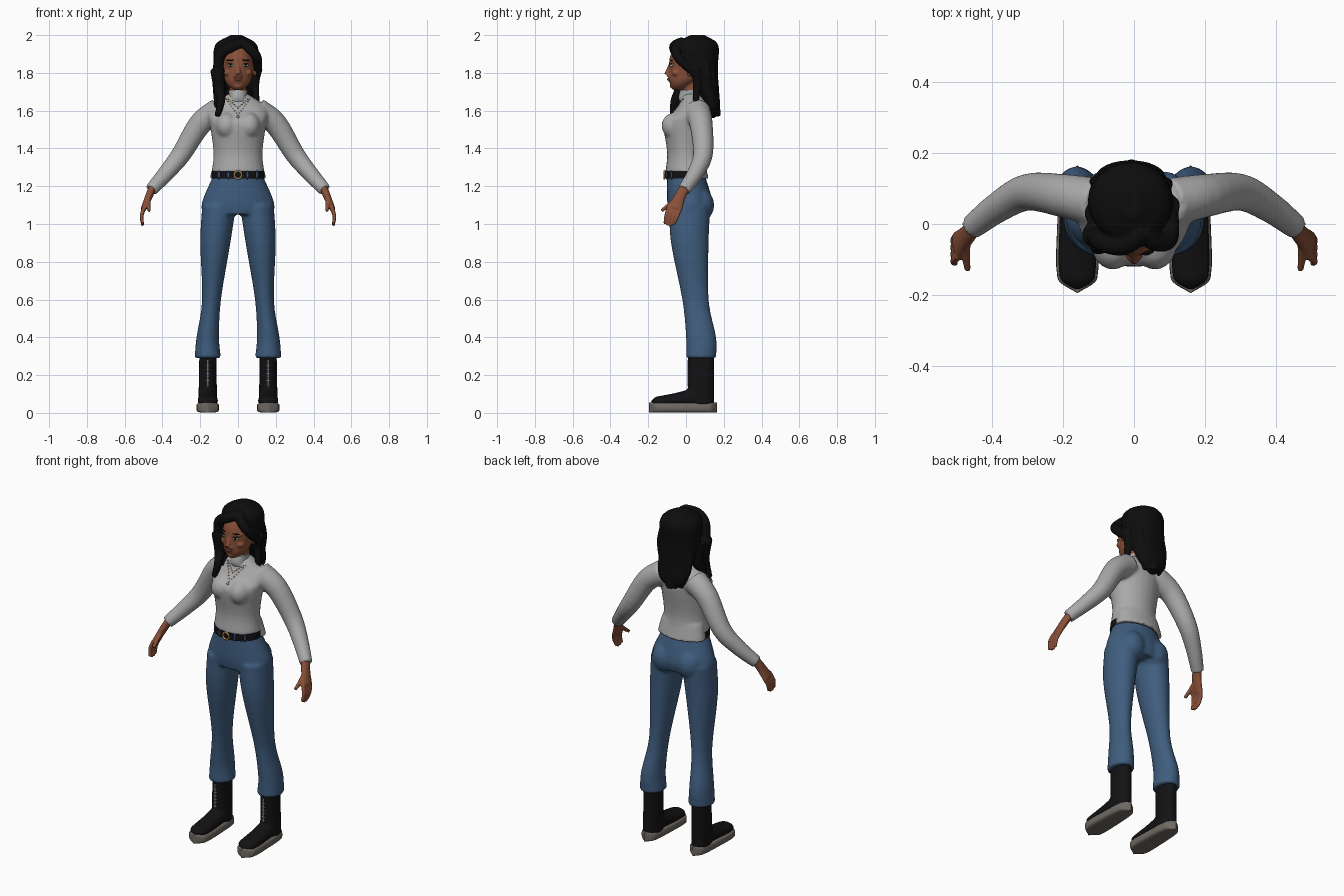
import bpy, bmesh, math
from mathutils import Vector, Matrix, Euler

default_cube = bpy.data.objects.get("Cube")
if default_cube:
    bpy.data.objects.remove(default_cube, do_unlink=True)

UP, FRONT = Vector((0, 0, 1)), Vector((0, -1, 0))


def material(name, red, green, blue):
    mat = bpy.data.materials.new(name)
    mat.use_nodes = True
    mat.diffuse_color = (red, green, blue, 1)
    shader = mat.node_tree.nodes["Principled BSDF"]
    shader.inputs["Base Color"].default_value = mat.diffuse_color
    shader.inputs["Roughness"].default_value = .7
    return mat


KNIT = material("grey knit", .4, .4, .4)
DENIM = material("blue denim", .05, .11, .21)
SKIN = material("brown skin", .25, .08, .04)
HAIR = material("black hair", .004, .004, .004)
LEATHER = material("black leather", .006, .006, .007)
SOLE = material("sole rubber", .16, .14, .12)
GOLD = material("gold", .6, .36, .14)
SILVER = material("silver", .5, .5, .5)
EYE = material("eye white", .5, .5, .5)
LIP = material("lip", .16, .04, .03)


def spline(rows, steps=4):
    """Smooth rows of numbers with a Catmull-Rom spline."""
    points = [Vector(row) for row in rows]
    points = [points[0] * 2 - points[1]] + points + [points[-1] * 2 - points[-2]]
    smooth = []
    for before, start, end, after in zip(points, points[1:], points[2:], points[3:]):
        for step in range(steps):
            t = step / steps
            slope, chord = end - before, end - start
            leave = after - start
            smooth.append(start + slope * (t / 2) + (chord * 3 - slope - leave / 2) * (t * t)
                          + (slope / 2 + leave / 2 - chord * 2) * (t * t * t))
    return smooth + [points[-2]]


def signed_power(value, power):
    return math.copysign(abs(value) ** (2 / power), value)


def loft(bm, rows, axis=None, pair=False, power=2, sides=24):
    """Skin rings (x, y, z, radius, second radius); without an axis they follow the path."""
    rings = spline(rows)
    mids = [Vector(ring[:3]) for ring in rings]
    last = len(mids) - 1
    for sign in ((1, -1) if pair else (1,)):
        loops = []
        for i, (ring, mid) in enumerate(zip(rings, mids)):
            along = axis or (mids[min(i + 1, last)] - mids[max(i - 1, 0)]).normalized()
            across = along.cross(UP if axis == FRONT else FRONT).normalized()
            over = across.cross(along)
            loop = []
            for k in range(sides):
                angle = math.tau * k / sides
                spot = (mid + across * signed_power(math.cos(angle), power) * max(ring[3], .001)
                        + over * signed_power(math.sin(angle), power) * max(ring[4], .001))
                loop.append(bm.verts.new((spot.x * sign, spot.y, spot.z)))
            loops.append(loop)
        for lower, upper in zip(loops, loops[1:]):
            for k in range(sides):
                n = (k + 1) % sides
                bm.faces.new((lower[k], lower[n], upper[n], upper[k]))
        bm.faces.new(loops[0])
        bm.faces.new(loops[-1])


def column(bm, rows, x=0, **options):
    """Level rings given as (z, y, half width, half depth)."""
    loft(bm, [(x, y, z, wide, deep) for z, y, wide, deep in rows], UP, **options)


def tube(bm, points, start, end, **options):
    """A round limb whose radius runs evenly from start to end."""
    rows = []
    for i, point in enumerate(points):
        radius = start + (end - start) * i / (len(points) - 1)
        rows.append((*point, radius, radius))
    loft(bm, rows, **options)


def ball(bm, at, size, pair=False, yaw=0):
    for sign in ((1, -1) if pair else (1,)):
        place = Matrix.LocRotScale(Vector((at[0] * sign, at[1], at[2])),
                                   Euler((0, 0, yaw * sign)), Vector(size))
        bmesh.ops.create_uvsphere(bm, u_segments=16, v_segments=10, radius=1, matrix=place)


def finish(bm, name, mat, voxel=0):
    """Make the object; a voxel size fuses its pieces into one skin."""
    bmesh.ops.recalc_face_normals(bm, faces=bm.faces)
    mesh = bpy.data.meshes.new(name)
    bm.to_mesh(mesh)
    bm.free()
    mesh.materials.append(mat)
    mesh.polygons.foreach_set("use_smooth", [True] * len(mesh.polygons))
    mesh.set_sharp_from_angle(angle=math.radians(50))
    ob = bpy.data.objects.new(name, mesh)
    bpy.context.collection.objects.link(ob)
    if voxel:
        fuse = ob.modifiers.new("fuse", 'REMESH')
        fuse.mode, fuse.voxel_size, fuse.use_smooth_shade = 'VOXEL', voxel, True
        relax = ob.modifiers.new("relax", 'SMOOTH')
        relax.factor, relax.iterations = .5, 4
    return ob


def on_front(ob, x, z):
    """The frontmost surface point of an object at x, z."""
    bpy.context.view_layer.update()
    evaluated = ob.evaluated_get(bpy.context.evaluated_depsgraph_get())
    hit, spot, normal, face = evaluated.ray_cast(Vector((x, -1, z)), -FRONT)
    return spot if hit else Vector((x, -.08, z))


# Sweater: torso, longer back hem, bust and sleeves
bm = bmesh.new()
column(bm, [(1.27, 0, .14, .11), (1.38, 0, .13, .1), (1.53, 0, .15, .12), (1.58, .02, .16, .1),
            (1.63, .04, .14, .08), (1.69, .03, .05, .05)])
column(bm, [(1.24, .04, .15, .08), (1.33, .03, .13, .07)])
ball(bm, (.06, -.06, 1.52), (.06, .07, .07), pair=True)
tube(bm, [(.1, .06, 1.6), (.2, .08, 1.53), (.3, .09, 1.37), (.38, .05, 1.27), (.46, -.01, 1.18)],
     .07, .035, pair=True)
sweater = finish(bm, "sweater", KNIT, voxel=.009)

bm = bmesh.new()
column(bm, [(1.64, .03, .07, .06), (1.67, .02, .05, .06), (1.71, .02, .05, .05)])
finish(bm, "rolled_collar", KNIT)

# Trousers: hips, seat and flared legs
bm = bmesh.new()
column(bm, [(1.26, 0, .13, .1), (1.12, .02, .19, .12), (1.05, .02, .19, .11)])
ball(bm, (.08, .07, 1.1), (.08, .08, .09), pair=True)
loft(bm, [(.1, .02, 1.1, .09, .11), (.12, .02, .9, .08, .1), (.14, .05, .6, .05, .07),
          (.16, .08, .4, .06, .08), (.16, .08, .29, .07, .08)], UP, pair=True)
finish(bm, "trousers", DENIM, voxel=.009)

# Belt, loops and ring buckle
bm = bmesh.new()
column(bm, [(1.24, 0, .14, .11), (1.28, 0, .14, .11)], sides=40)
belt = finish(bm, "belt", LEATHER)
bm = bmesh.new()
for x in (.05, .1):
    ball(bm, on_front(belt, x, 1.26), (.006, .006, .025), pair=True)
finish(bm, "belt_loops", DENIM)
bm = bmesh.new()
turns = [math.tau * k / 8 for k in range(9)]
tube(bm, [(.02 * math.cos(a), -.115, 1.26 + .02 * math.sin(a)) for a in turns], .005, .005, sides=8)
finish(bm, "buckle", GOLD)

# Boots: each foot and sole swells toward the toe and closes round at both ends
boots, soles = bmesh.new(), bmesh.new()
column(boots, [(.31, .08, .045, .07), (.04, .08, .05, .07)], x=.16, pair=True)
foot, sole = [], []
for k in range(13):
    t = k / 12
    rounding = math.sqrt(1 - abs(2 * t - 1) ** 5)
    width = (.05 + .015 * t) * rounding
    height = .03 + .05 * (1 - t) ** 2
    foot.append((.16, .15 - .34 * t, .03 + height, width * .9, height * rounding))
    sole.append((.16, .165 - .36 * t, .028, width, .027))
loft(boots, foot, FRONT, pair=True)
loft(soles, sole, FRONT, pair=True, power=4)
finish(boots, "boots", LEATHER, voxel=.007)
finish(soles, "boot_soles", SOLE)
bm = bmesh.new()
tube(bm, [(.16, .012, .28), (.16, .012, .14)], .004, .004, pair=True, sides=8)
for k in range(6):
    ball(bm, (.16, .012, .15 + .02 * k), (.012, .005, .002), pair=True)
finish(bm, "boot_fastenings", SILVER)

# Hands: palm, thumb and four fingers
bm = bmesh.new()
loft(bm, [(.45, 0, 1.2, .02, .03), (.47, -.03, 1.15, .02, .03), (.5, -.06, 1.08, .015, .04)], pair=True)
for k in range(4):
    y = .02 * k - .09
    reach = .09 + .01 * math.sin(k)
    tube(bm, [(.495, y, 1.09), (.51, y - .015, 1.09 - reach / 2), (.505, y * .8 - .04, 1.09 - reach)],
         .012, .008, pair=True, sides=12)
tube(bm, [(.475, -.04, 1.14), (.475, -.09, 1.1), (.47, -.13, 1.07)], .015, .009, pair=True, sides=12)
finish(bm, "hands", SKIN, voxel=.004)

# Head: skull and jaw, neck, nose, brow, cheeks, mouth, chin and ears
bm = bmesh.new()
column(bm, [(1.71, -.04, .02, .03), (1.73, -.03, .05, .05), (1.76, -.01, .07, .08), (1.8, .01, .08, .1),
            (1.85, .03, .09, .12), (1.9, .04, .08, .12), (1.96, .04, .06, .08)])
tube(bm, [(0, .03, 1.62), (0, .03, 1.77)], .045, .045)
tube(bm, [(0, -.08, 1.85), (0, -.1, 1.79)], .009, .016)
ball(bm, (.013, -.09, 1.785), (.012, .013, .01), pair=True)
ball(bm, (.04, -.065, 1.86), (.03, .015, .009), pair=True, yaw=.4)
ball(bm, (.05, -.05, 1.8), (.025, .025, .02), pair=True)
ball(bm, (0, -.075, 1.765), (.03, .02, .02))
ball(bm, (0, -.07, 1.73), (.02, .016, .014))
ball(bm, (.09, .02, 1.81), (.009, .018, .03), pair=True, yaw=.3)
head = finish(bm, "head", SKIN, voxel=.0045)

# Face details set on the skin
for name, mat, x, z, lift, size in (("eyes", EYE, .04, 1.84, 0, (.018, .009, .008)),
                                    ("irises", HAIR, .04, 1.84, .008, (.006, .003, .007)),
                                    ("upper_lids", HAIR, .04, 1.847, .003, (.018, .007, .002)),
                                    ("eyebrows", HAIR, .04, 1.867, 0, (.024, .004, .004)),
                                    ("lips", LIP, .006, 1.766, -.003, (.018, .008, .008))):
    bm = bmesh.new()
    ball(bm, on_front(head, x, z) + FRONT * lift, size, pair=True, yaw=.3)
    finish(bm, name, mat)

# Hair: main mass, swept fringe and front locks
bm = bmesh.new()
column(bm, [(2, .06, .03, .04), (1.95, .06, .11, .11), (1.85, .07, .12, .1), (1.75, .1, .11, .07),
            (1.62, .14, .09, .04), (1.56, .14, .02, .01)], x=-.01)
tube(bm, [(.02, -.02, 1.96), (.06, -.05, 1.93), (.1, -.04, 1.88), (.1, .05, 1.8)], .028, .025)
tube(bm, [(.03, -.02, 1.96), (-.03, -.06, 1.94), (-.09, -.05, 1.9), (-.11, -.03, 1.8)], .03, .027)
tube(bm, [(-.11, -.03, 1.82), (-.1, -.03, 1.72), (-.09, -.06, 1.65), (-.11, -.07, 1.57)], .038, .015)
tube(bm, [(-.1, .03, 1.82), (-.1, .03, 1.7), (-.1, -.02, 1.62)], .04, .025)
tube(bm, [(.1, .05, 1.83), (.09, .06, 1.75), (.1, .05, 1.63)], .032, .015)

# Wavy locks down the back of the hair
for k in range(7):
    side = k / 3 - 1
    lock = []
    for step in range(8):
        t = step / 7
        spread = .05 + .05 * math.sin(math.pi * t)
        wave = .01 * math.sin(math.tau * t + k)
        lock.append((side * spread + wave - .01, .14 + .035 * t - .04 * side * side, 1.97 - .4 * t))
    tube(bm, lock, .018, .01, sides=12)
finish(bm, "hair", HAIR, voxel=.006)

# Necklaces: two strings of beads and a pendant resting on the sweater
bm = bmesh.new()
for wide, low, count in ((.06, 1.575, 15), (.05, 1.615, 11)):
    for k in range(count):
        t = 2 * k / (count - 1) - 1
        ball(bm, on_front(sweater, wide * t, low + (1.66 - low) * abs(t)), (.0035, .0035, .0035))
ball(bm, on_front(sweater, 0, 1.565), (.007, .005, .01))
finish(bm, "necklaces", GOLD)
